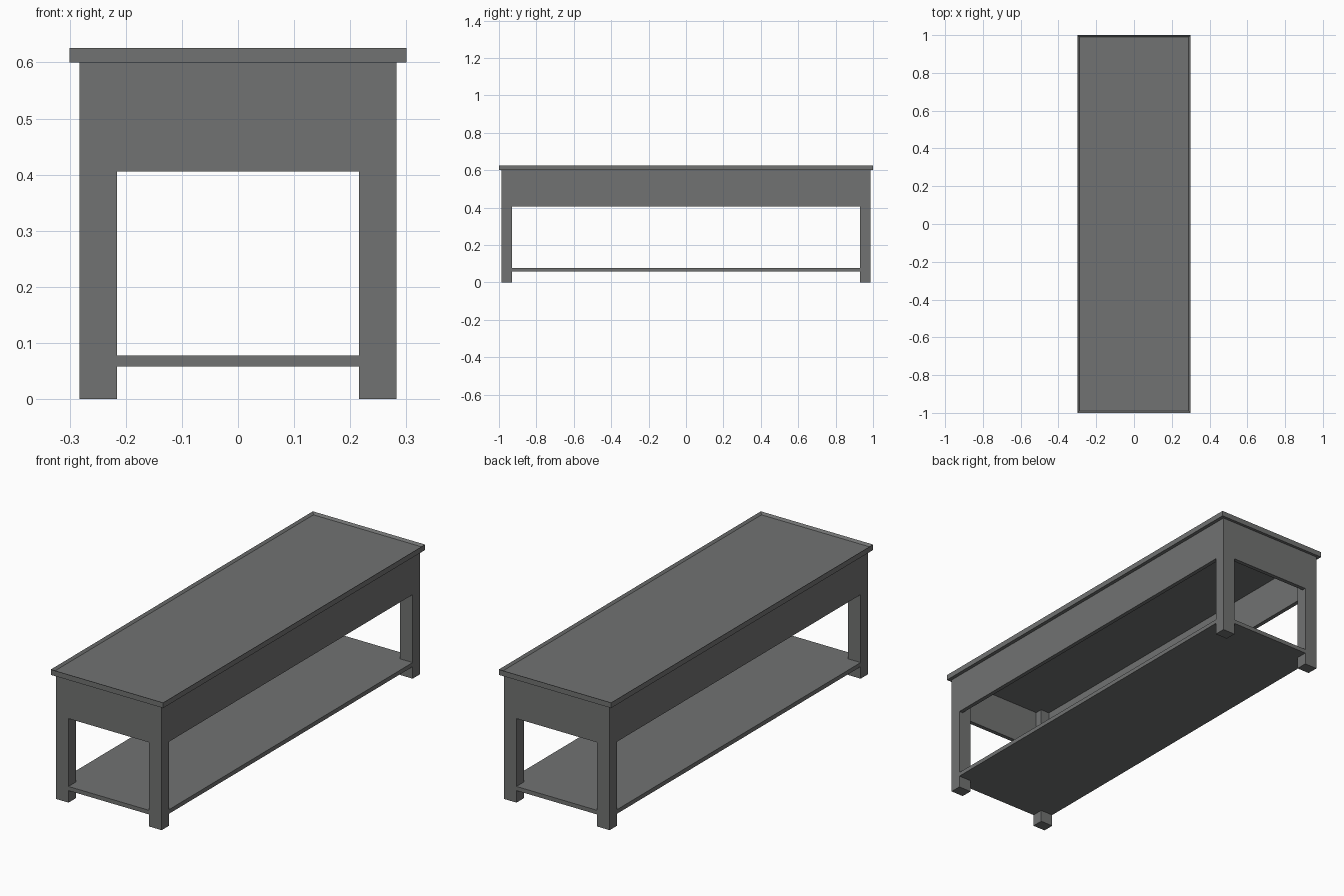
import bpy, bmesh

if "Cube" in bpy.data.objects:
    bpy.data.objects.remove(bpy.data.objects["Cube"])

grey = bpy.data.materials.new("dark grey paint")
grey.diffuse_color = (0.165, 0.17, 0.168, 1)
grey.use_nodes = True
grey.node_tree.nodes["Principled BSDF"].inputs["Base Color"].default_value = grey.diffuse_color


def box(name, x0, x1, y0, y1, z0, z1):
    bm = bmesh.new()
    bmesh.ops.create_cube(bm, size=1)
    for v in bm.verts:
        v.co.x = x1 if v.co.x > 0 else x0
        v.co.y = y1 if v.co.y > 0 else y0
        v.co.z = z1 if v.co.z > 0 else z0
    me = bpy.data.meshes.new(name)
    bm.to_mesh(me)
    bm.free()
    me.materials.append(grey)
    ob = bpy.data.objects.new(name, me)
    bpy.context.collection.objects.link(ob)
    return ob


OX, OY = 0.2825, 0.986       # outer faces of the frame
LX, LY = 0.067, 0.056        # leg section
TOP, APRON = 0.60, 0.406     # underside of top, underside of aprons
T = 0.02                     # board thickness

# Four corner legs
for sx, nx in ((-1, "left"), (1, "right")):
    for sy, ny in ((-1, "front"), (1, "back")):
        xs = sorted((sx * OX, sx * (OX - LX)))
        ys = sorted((sy * OY, sy * (OY - LY)))
        box(f"{ny}_{nx}_leg", *xs, *ys, 0, TOP)

# Deep aprons, flush with the legs outside and open underneath
for s, n in ((-1, "left"), (1, "right")):
    xs = sorted((s * OX, s * (OX - T)))
    box(f"{n}_apron", *xs, -OY + LY, OY - LY, APRON, TOP)
for s, n in ((-1, "front"), (1, "back")):
    ys = sorted((s * OY, s * (OY - T)))
    box(f"{n}_apron", -OX + LX, OX - LX, *ys, APRON, TOP)

# Lower shelf, flush with the legs: centre board plus the strips between legs
SX, SY = OX - LX, OY - LY
shelf = box("lower_shelf", -SX, SX, -OY, OY, 0.058, 0.078)
for s, n in ((-1, "left"), (1, "right")):
    xs = sorted((s * SX, s * OX))
    box(f"{n}_shelf_edge", *xs, -SY, SY, 0.058, 0.078)

# Table top with a shallow recessed panel inside a narrow rim
top = box("table_top", -0.3, 0.3, -1, 1, TOP, 0.626)
bm = bmesh.new()
bm.from_mesh(top.data)
face = max(bm.faces, key=lambda f: f.calc_center_median().z)
bmesh.ops.inset_region(bm, faces=[face], thickness=0.015, depth=0)
bmesh.ops.translate(bm, verts=face.verts, vec=(0, 0, -0.01))
bm.to_mesh(top.data)
bm.free()
